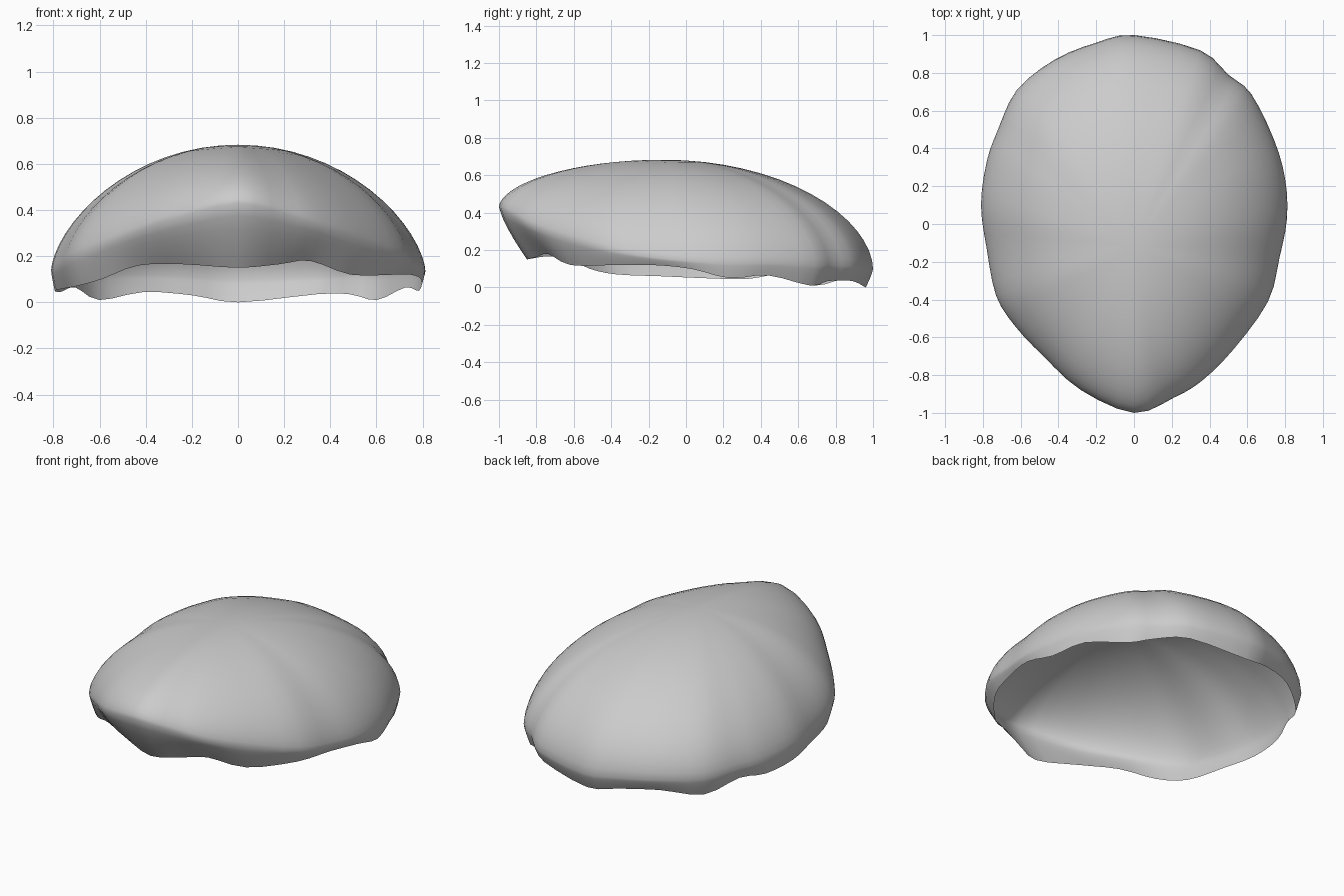
import bpy, bmesh, math

if "Cube" in bpy.data.objects:
    bpy.data.objects.remove(bpy.data.objects["Cube"])

# Outline stations, counter-clockwise from the back:
# x, y, height of widest point, height of rim, inward scale of rim
STATIONS = [
    (0.00, 1.00, 0.10, 0.00, .965), (-0.20, .96, .11, .03, .97),
    (-0.42, .87, .12, .045, .97), (-0.62, .71, .12, .01, .97),
    (-0.72, .50, .13, .065, .98), (-0.78, .33, .13, .045, .985),
    (-0.81, .10, .14, .05, .98), (-0.78, -.13, .15, .06, .97),
    (-0.73, -.38, .19, .07, .96), (-0.63, -.54, .23, .10, .94),
    (-0.48, -.70, .29, .16, .90), (-0.28, -.88, .36, .165, .84),
    (0.00, -1.00, .43, .15, .83), (0.21, -.92, .38, .165, .84),
    (0.36, -.83, .33, .18, .87), (0.53, -.66, .27, .12, .92),
    (0.71, -.41, .20, .12, .95), (0.77, -.18, .16, .12, .97),
    (0.81, .03, .14, .10, .98), (0.80, .24, .13, .05, .98),
    (0.74, .45, .13, .065, .98), (0.62, .69, .12, .01, .97),
    (0.50, .79, .12, .035, .97), (0.35, .92, .11, .035, .97),
]
CENTRE_Y, TOP = -0.12, 0.683
SUB, DOME, SKIRT = 3, 16, 5


def catmull(a, b, c, d, t):
    return [0.5 * (2 * q + (r - p) * t + (2 * p - 5 * q + 4 * r - s) * t * t
                   + (3 * q - p - 3 * r + s) * t ** 3)
            for p, q, r, s in zip(a, b, c, d)]


n = len(STATIONS)
outline = [catmull(STATIONS[i - 1], STATIONS[i], STATIONS[(i + 1) % n],
                   STATIONS[(i + 2) % n], k / SUB)
           for i in range(n) for k in range(SUB)]

bm = bmesh.new()
apex = bm.verts.new((0, CENTRE_Y, TOP))
rings = []

# Domed upper surface, from the apex out to the widest line
for j in range(1, DOME + 1):
    s = math.sin(math.pi / 2 * j / DOME)
    ring = []
    for x, y, zm, zr, inset in outline:
        dy = y - CENTRE_Y
        power = 0.55 + 0.10 * x * x / (x * x + dy * dy)
        h = max(0.0, 1 - s * s) ** power
        ring.append(bm.verts.new((x * s, CENTRE_Y + dy * s, zm + (TOP - zm) * h)))
    rings.append(ring)

# Lower lip, tucking inward to the uneven open rim
for j in range(1, SKIRT + 1):
    t = j / SKIRT
    ring = []
    for x, y, zm, zr, inset in outline:
        s = 1 - (1 - inset) * t ** 1.3
        ring.append(bm.verts.new((x * s, CENTRE_Y + (y - CENTRE_Y) * s,
                                  max(0, zm + (zr - zm) * t))))
    rings.append(ring)

m = len(outline)
for i in range(m):
    k = (i + 1) % m
    bm.faces.new((apex, rings[0][i], rings[0][k]))
    for a, b in zip(rings, rings[1:]):
        bm.faces.new((a[i], b[i], b[k], a[k]))
for f in bm.faces:
    f.smooth = True

mesh = bpy.data.meshes.new("domed_shell")
bm.to_mesh(mesh)
bm.free()
shell = bpy.data.objects.new("domed_shell", mesh)
bpy.context.collection.objects.link(shell)
